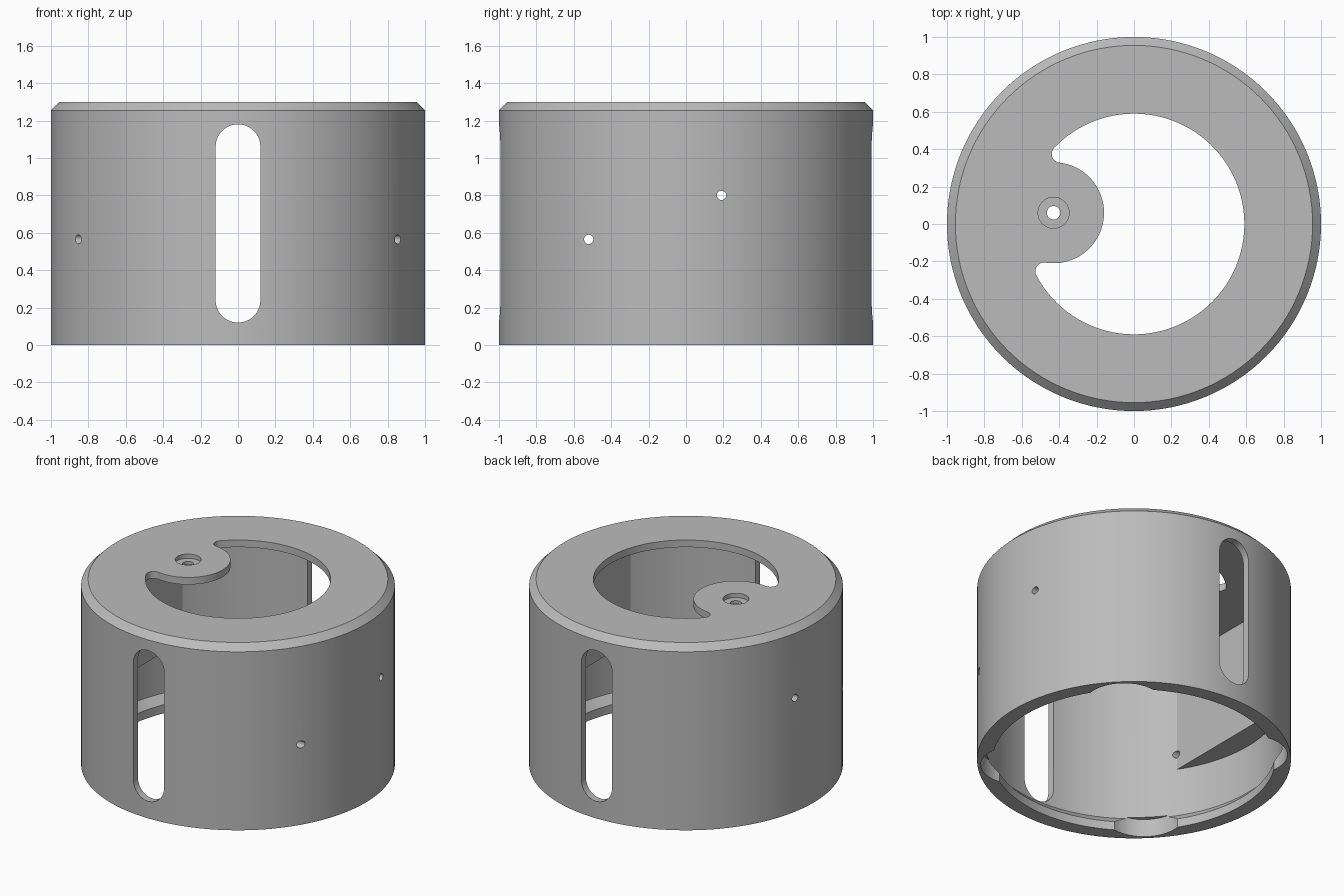
import bpy, bmesh
from math import sin, cos, pi, radians, atan2, asin, sqrt
from mathutils import Vector

if "Cube" in bpy.data.objects:
    bpy.data.objects.remove(bpy.data.objects["Cube"], do_unlink=True)

grey = bpy.data.materials.new("plain grey")
grey.use_nodes = True
COLOR = (0.5, 0.5, 0.5, 1)
grey.diffuse_color = COLOR
grey.node_tree.nodes["Principled BSDF"].inputs["Base Color"].default_value = COLOR


def make_object(name, bm):
    bmesh.ops.recalc_face_normals(bm, faces=bm.faces)
    mesh = bpy.data.meshes.new(name)
    bm.to_mesh(mesh)
    bm.free()
    mesh.materials.append(grey)
    ob = bpy.data.objects.new(name, mesh)
    bpy.context.collection.objects.link(ob)
    return ob


def arc(center, r, start, end, n):
    """Points on an arc, angles in radians."""
    return [(center[0] + r * cos(start + (end - start) * i / n),
             center[1] + r * sin(start + (end - start) * i / n)) for i in range(n + 1)]


def prism(name, points, low, high, axis="z"):
    """Extrude an outline along one axis."""
    place = {"x": lambda a, b, c: (c, a, b),
             "y": lambda a, b, c: (a, c, b),
             "z": lambda a, b, c: (a, b, c)}[axis]
    bm = bmesh.new()
    face = bm.faces.new([bm.verts.new(place(a, b, low)) for a, b in points])
    moved = bmesh.ops.extrude_face_region(bm, geom=[face])["geom"]
    offset = Vector(place(0, 0, high - low))
    bmesh.ops.translate(bm, vec=offset, verts=[v for v in moved if isinstance(v, bmesh.types.BMVert)])
    return make_object(name, bm)


def lathe(name, profile, steps):
    bm = bmesh.new()
    verts = [bm.verts.new((r, 0, z)) for r, z in profile]
    edges = [bm.edges.new(pair) for pair in zip(verts, verts[1:])]
    bmesh.ops.spin(bm, geom=verts + edges, cent=(0, 0, 0), axis=(0, 0, 1),
                   angle=2 * pi, steps=steps)
    bmesh.ops.remove_doubles(bm, verts=bm.verts, dist=0.0005)
    return make_object(name, bm)


def combine(target, tool, operation):
    mod = target.modifiers.new(operation, "BOOLEAN")
    mod.operation = operation
    mod.solver = "EXACT"
    mod.object = tool
    bpy.context.view_layer.objects.active = target
    bpy.ops.object.modifier_apply(modifier=mod.name)
    bpy.data.objects.remove(tool, do_unlink=True)


HEIGHT, INNER, PLATE = 1.3, 0.95, 0.05
CEILING = HEIGHT - PLATE

# Chamfered cup with an inner lip round the open bottom
body = lathe("housing", [(0, HEIGHT), (0.955, HEIGHT), (1, 1.255), (1, 0), (0.9, 0),
                         (0.9, 0.06), (INNER, 0.115), (INNER, CEILING), (0, CEILING)], 128)

# Flat-faced pads on the two inner side walls
pad_x, pad_r = 0.795, 0.972
half = asin(sqrt(pad_r ** 2 - pad_x ** 2) / pad_r)
for middle in (0, pi):
    pad = prism("side_pad", arc((0, 0), pad_r, middle - half, middle + half, 24),
                0.455, CEILING + 0.02)
    combine(body, pad, "UNION")

# Top opening: a large circle with a rounded lobe reaching in
BIG, LOBE, FILLET = 0.59, 0.27, 0.047
lobe = Vector((-0.43, 0.06))
dist = lobe.length
reach, gap = BIG - FILLET, LOBE + FILLET
along = (reach ** 2 - gap ** 2 + dist ** 2) / (2 * dist)
across = sqrt(reach ** 2 - along ** 2)
unit = lobe.normalized()
side = Vector((unit.y, -unit.x))
upper, lower = unit * along + side * across, unit * along - side * across
if upper.y < lower.y:
    upper, lower = lower, upper


def heading(v):
    return atan2(v.y, v.x)


outline = arc((0, 0), BIG, heading(upper), heading(lower), 80)
outline += arc(lower, FILLET, heading(lower) + 2 * pi, heading(lobe - lower), 12)[1:]
outline += arc(lobe, LOBE, heading(lower - lobe), heading(upper - lobe), 32)[1:]
outline += arc(upper, FILLET, heading(lobe - upper) + 2 * pi, heading(upper), 12)[1:-1]
combine(body, prism("opening_cutter", outline, CEILING - 0.1, HEIGHT + 0.1), "DIFFERENCE")


def disc(center, r, n=32):
    return arc(center, r, 0, 2 * pi, n)[:-1]


# Counterbored screw hole in the lobe
combine(body, prism("counterbore_cutter", disc(lobe, 0.083), HEIGHT - 0.03, HEIGHT + 0.1), "DIFFERENCE")
combine(body, prism("screw_cutter", disc(lobe, 0.036), CEILING - 0.1, HEIGHT + 0.1), "DIFFERENCE")

# Tall round-ended slots through front and back
slot = arc((0, 1.06), 0.12, 0, pi, 20) + arc((0, 0.24), 0.12, pi, 2 * pi, 20)
combine(body, prism("slot_cutter", slot, -1.2, 1.2, "y"), "DIFFERENCE")

# Small pin holes running side to side
for center in ((-0.52, 0.565), (0.19, 0.8)):
    combine(body, prism("pin_cutter", disc(center, 0.025, 20), -1.2, 1.2, "x"), "DIFFERENCE")

# Four scalloped notches in the bottom lip
for k in range(4):
    a = radians(45 + 90 * k)
    notch = prism("notch_cutter", disc((0.73 * cos(a), 0.73 * sin(a)), 0.25, 48), -0.1, 0.125)
    combine(body, notch, "DIFFERENCE")

# Smooth walls with crisp edges
for ob in bpy.context.selected_objects:
    ob.select_set(False)
body.select_set(True)
bpy.context.view_layer.objects.active = body
bpy.ops.object.shade_smooth_by_angle(angle=radians(25))
